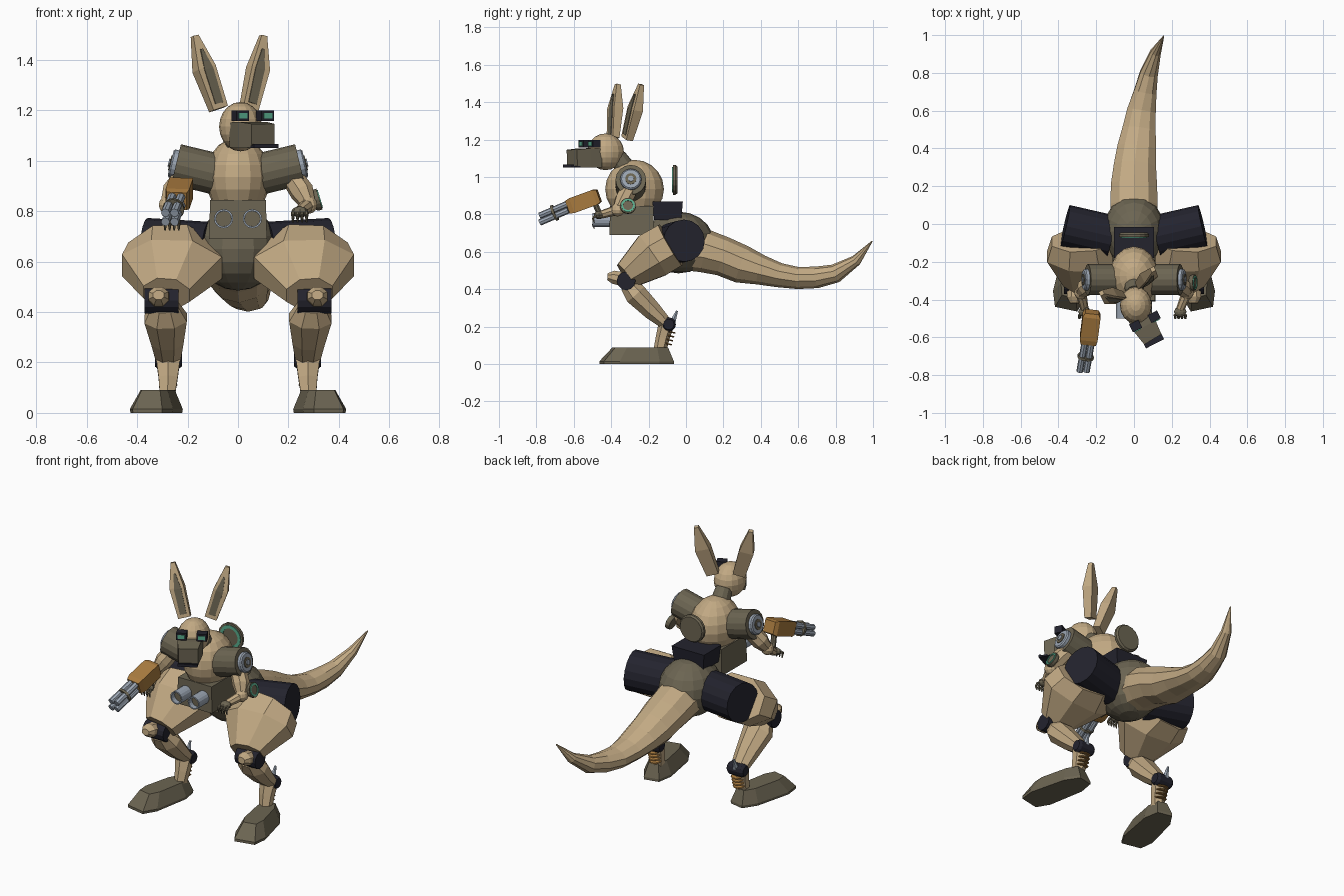
import bpy, bmesh
from math import sin, cos, pi, radians
from mathutils import Vector, Matrix

cube = bpy.data.objects.get("Cube")
if cube:
    bpy.data.objects.remove(cube, do_unlink=True)


def material(name, rgb):
    m = bpy.data.materials.new(name)
    m.use_nodes = True
    m.diffuse_color = (*rgb, 1)
    m.node_tree.nodes["Principled BSDF"].inputs["Base Color"].default_value = (*rgb, 1)
    return m


TAN = material("tan hide", (0.54, 0.40, 0.23))
OLIVE = material("olive armour", (0.15, 0.13, 0.085))
BLACK = material("dark joint", (0.017, 0.017, 0.027))
SILVER = material("silver metal", (0.33, 0.38, 0.45))
ORANGE = material("bronze casing", (0.40, 0.20, 0.05))
GREEN = material("green glow", (0.10, 0.42, 0.27))


def finish(name, mat, bm):
    bmesh.ops.recalc_face_normals(bm, faces=bm.faces)
    me = bpy.data.meshes.new(name)
    bm.to_mesh(me)
    bm.free()
    me.materials.append(mat)
    ob = bpy.data.objects.new(name, me)
    bpy.context.collection.objects.link(ob)
    return ob


def skin(name, mat, loops):
    """Bridge equal rings of points and cap both ends."""
    bm = bmesh.new()
    rings = [[bm.verts.new(p) for p in loop] for loop in loops]
    n = len(rings[0])
    for a, b in zip(rings, rings[1:]):
        for i in range(n):
            bm.faces.new((a[i], a[(i + 1) % n], b[(i + 1) % n], b[i]))
    bm.faces.new(rings[0])
    bm.faces.new(rings[-1])
    return finish(name, mat, bm)


def loft(name, mat, rings, sides=8, side=(1, 0, 0)):
    """Rings are (x, y, z, half width, half height) along a path."""
    pts = [Vector(r[:3]) for r in rings]
    loops = []
    for i, r in enumerate(rings):
        t = (pts[min(i + 1, len(pts) - 1)] - pts[max(i - 1, 0)]).normalized()
        u = Vector(side)
        u = (u - t * u.dot(t)).normalized()
        v = t.cross(u)
        k = 1 / cos(pi / sides)
        angles = [2 * pi * (j + 0.5) / sides for j in range(sides)]
        loops.append([pts[i] + u * r[3] * k * cos(a) + v * r[4] * k * sin(a) for a in angles])
    return skin(name, mat, loops)


def lathe(name, mat, base, axis, profile, sides=16):
    """Profile of (radius, distance) spun about an axis."""
    rot = Vector(axis).to_track_quat('Z', 'Y').to_matrix()
    loops = [[Vector(base) + rot @ Vector((r * cos(2 * pi * j / sides), r * sin(2 * pi * j / sides), h))
              for j in range(sides)] for r, h in profile]
    return skin(name, mat, loops)


def rod(name, mat, a, b, r1, r2=None, sides=12):
    d = Vector(b) - Vector(a)
    return lathe(name, mat, a, d, [(r1, 0), (r1 if r2 is None else r2, d.length)], sides)


def ball(name, mat, centre, radii, seg=16, rows=10):
    bm = bmesh.new()
    bmesh.ops.create_uvsphere(bm, u_segments=seg, v_segments=rows, radius=1,
                              matrix=Matrix.Translation(centre) @ Matrix.Diagonal((*radii, 1)))
    return finish(name, mat, bm)


def box(name, mat, centre, size, yaw=0, top=1):
    bm = bmesh.new()
    bmesh.ops.create_cube(bm, size=1)
    for v in bm.verts:
        if v.co.z > 0:
            v.co.x *= top
            v.co.y *= top
    bm.transform(Matrix.Translation(centre) @ Matrix.Rotation(yaw, 4, 'Z') @ Matrix.Diagonal((*size, 1)))
    return finish(name, mat, bm)


def glow_disc(name, centre, axis, r):
    """Round shield with a glowing ring on its outer face."""
    lathe(name, OLIVE, centre, axis, [(r * 0.9, -0.014), (r, -0.004), (r, 0.01)])
    lathe(name + "_ring", GREEN, centre, axis, [(r * 0.85, 0.006), (r * 0.85, 0.014), (r * 0.62, 0.014), (r * 0.62, 0.006)])


# Torso
ball("chest", TAN, (0, -0.275, 0.935), (0.13, 0.157, 0.157))
ball("pelvis", OLIVE, (0, -0.04, 0.65), (0.165, 0.19, 0.165))
box("waist_block", OLIVE, (0, -0.29, 0.767), (0.23, 0.24, 0.155), top=0.96)
box("back_pack", BLACK, (0, -0.098, 0.82), (0.19, 0.145, 0.1), top=1.12)
glow_disc("back_shield", (0, -0.06, 0.985), (0, -1, 0), 0.08)
for s in (-1, 1):
    lathe("belly_tube", SILVER, (s * 0.057, -0.4, 0.77), (0, -1, 0),
          [(0.038, 0), (0.038, 0.1), (0.031, 0.1), (0.031, 0.02)])
    rod("tube_core", OLIVE, (s * 0.057, -0.41, 0.77), (s * 0.057, -0.47, 0.77), 0.031)

# Tail
loft("tail", TAN, [(0, -0.02, 0.62, 0.12, 0.11), (0, 0.1, 0.605, 0.125, 0.11), (0, 0.2, 0.575, 0.122, 0.1),
                   (0.005, 0.3, 0.533, 0.112, 0.097), (0.015, 0.4, 0.503, 0.103, 0.076),
                   (0.027, 0.5, 0.475, 0.088, 0.062), (0.04, 0.6, 0.46, 0.076, 0.056), (0.06, 0.7, 0.464, 0.06, 0.055),
                   (0.08, 0.8, 0.485, 0.047, 0.048), (0.115, 0.91, 0.555, 0.028, 0.028),
                   (0.157, 0.995, 0.657, 0.003, 0.003)], 10)

# Head, turned towards the left
YAW = radians(27)
HEAD = Vector((0.01, -0.43, 1.135))
TURN = Matrix.Rotation(YAW, 3, 'Z')
across = TURN @ Vector((1, 0, 0))


def on_head(x, y, z):
    return HEAD + TURN @ Vector((x, y, z))


rod("neck", OLIVE, (0, -0.32, 1.04), (0.003, -0.365, 1.11), 0.055, 0.045)
ball("head", TAN, HEAD, (0.085, 0.098, 0.098))
loft("snout", OLIVE, [(*on_head(x, y, z), w, h) for x, y, z, w, h in
                      ((-0.008, -0.05, -0.033, 0.066, 0.05), (-0.008, -0.12, -0.033, 0.064, 0.052),
                       (-0.002, -0.2, -0.036, 0.053, 0.047))], 4, across)
box("lower_jaw", BLACK, on_head(-0.002, -0.14, -0.08), (0.108, 0.17, 0.01), YAW)
box("jaw_lip", BLACK, on_head(-0.002, -0.222, -0.077), (0.108, 0.012, 0.016), YAW)
for s in (-1, 1):
    eye = on_head(s * 0.055 + 0.004, -0.098, 0.043)
    box("eye_housing", BLACK, eye, (0.056, 0.046, 0.042), YAW)
    box("eye_lens", GREEN, eye + TURN @ Vector((0, -0.024, 0)), (0.038, 0.006, 0.022), YAW)

# Ears
for s, base, tip in ((-1, (-0.077, -0.39, 1.205), (-0.172, -0.365, 1.495)),
                     (1, (0.043, -0.315, 1.205), (0.1, -0.24, 1.495))):
    base, tip = Vector(base), Vector(tip)
    bulge = base.lerp(tip, 0.55) + across * s * 0.006
    loft("ear", TAN, [(*base, 0.034, 0.02), (*bulge, 0.04, 0.028), (*tip, 0.012, 0.012)], 4, across)
    front = TURN @ Vector((0, -1, 0))
    loft("ear_inner", OLIVE, [(*(base.lerp(tip, f) + front * d), w, 0.004) for f, d, w in
                              ((0.08, 0.021, 0.018), (0.55, 0.028, 0.02), (0.82, 0.0215, 0.005))], 4, across)

# Arms
for s, wrist in ((-1, Vector((-0.262, -0.45, 0.768))), (1, Vector((0.245, -0.45, 0.8)))):
    axis = Vector((s, 0, 0.24)).normalized()
    start = Vector((s * 0.09, -0.295, 0.948))
    lathe("shoulder_drum", OLIVE, start, axis, [(0.082, 0), (0.082, 0.16)])
    lathe("shoulder_cap", SILVER, start, axis, [(0.057, 0.16), (0.057, 0.176), (0.05, 0.182)])
    lathe("shoulder_hub", OLIVE, start, axis, [(0.03, 0.18), (0.03, 0.186)])
    lathe("shoulder_bolt", SILVER, start, axis, [(0.016, 0.186), (0.016, 0.191)], 8)
    elbow = Vector((s * 0.28, -0.365, 0.825))
    loft("upper_arm", TAN, [(s * 0.21, -0.3, 0.94, 0.04, 0.045), (s * 0.255, -0.335, 0.875, 0.045, 0.045),
                            (*elbow, 0.028, 0.028)])
    ball("elbow", TAN, elbow, (0.036, 0.036, 0.036), 10, 6)
    rod("forearm", TAN, elbow, wrist, 0.028, 0.022, 8)
    ball("palm", OLIVE, wrist + Vector((0, -0.015, -0.003)), (0.034, 0.028, 0.022), 8, 6)
    for i in range(4):
        knuckle = wrist + Vector(((i - 1.5) * 0.018, -0.03, -0.005))
        joint = knuckle + Vector((0, -0.018, -0.014))
        rod("finger", OLIVE, knuckle, joint, 0.008, 0.007, 6)
        rod("claw", OLIVE, joint, joint + Vector((0, 0.008, -0.026)), 0.007, 0.003, 6)
glow_disc("wrist_shield", (0.313, -0.31, 0.845), (1, 0, 0.3), 0.043)

# Rotary gun on the right arm
back, mid, muzzle = Vector((-0.222, -0.465, 0.9)), Vector((-0.243, -0.63, 0.84)), Vector((-0.27, -0.782, 0.775))
loft("gun_body", ORANGE, [(*back, 0.036, 0.034), (*back.lerp(mid, 0.12), 0.047, 0.042),
                          (*back.lerp(mid, 0.85), 0.047, 0.042), (*mid, 0.04, 0.036)], 4)
rod("gun_mount", OLIVE, (-0.255, -0.45, 0.775), (-0.235, -0.5, 0.89), 0.016, sides=8)
for dx in (-1, 1):
    for dz in (-1, 1):
        off = Vector((dx * 0.018, 0, dz * 0.018))
        rod("gun_barrel", SILVER, mid + off, muzzle + off, 0.0175, sides=8)
rod("barrel_band", OLIVE, mid.lerp(muzzle, 0.44), mid.lerp(muzzle, 0.52), 0.044)

# Legs
for s in (-1, 1):
    rod("hip_drum", BLACK, (s * 0.12, -0.066, 0.645), (s * 0.365, -0.01, 0.66), 0.113, sides=16)
    loft("thigh", TAN, [(s * 0.27, -0.082, 0.637, 0.165, 0.125), (s * 0.262, -0.18, 0.58, 0.198, 0.127),
                        (s * 0.283, -0.32, 0.472, 0.092, 0.075)])
    rod("knee_joint", BLACK, (s * 0.235, -0.32, 0.445), (s * 0.37, -0.32, 0.445), 0.05)
    loft("knee_cap", TAN, [(s * 0.315, -0.32, 0.45, 0.042, 0.038), (s * 0.315, -0.39, 0.465, 0.04, 0.035),
                           (s * 0.315, -0.42, 0.467, 0.022, 0.018)])
    loft("shin", TAN, [(s * 0.29, -0.31, 0.425, 0.055, 0.045), (s * 0.287, -0.27, 0.375, 0.084, 0.06),
                       (s * 0.28, -0.18, 0.285, 0.064, 0.05), (s * 0.277, -0.11, 0.22, 0.05, 0.034)])
    lathe("ankle_joint", BLACK, (s * 0.222, -0.092, 0.212), (s, 0, 0),
          [(0.028, 0), (0.038, 0.015), (0.038, 0.093), (0.028, 0.108)], 12)
    rod("heel_spike", SILVER, (s * 0.28, -0.075, 0.215), (s * 0.28, -0.048, 0.285), 0.02, 0.006, 6)
    loft("lower_shank", TAN, [(s * 0.277, -0.105, 0.215, 0.048, 0.036), (s * 0.277, -0.125, 0.14, 0.038, 0.032),
                              (s * 0.28, -0.14, 0.07, 0.03, 0.03)], 6)
    for i in range(4):
        lathe("spring_coil", ORANGE, (s * 0.275, -0.09 - i * 0.006, 0.17 - i * 0.021), (0, 0.25, 1),
              [(0.032, 0), (0.036, 0.004), (0.032, 0.008)], 10)

    # Long octagonal foot, splayed outwards
    turn = Matrix.Rotation(s * radians(12), 3, 'Z')
    half = [(0.045, 0.195), (0.08, 0.11), (0.088, -0.11), (0.06, -0.19)]
    outline = half + [(-x, y) for x, y in reversed(half)]
    middle = Vector((s * 0.32, -0.265, 0))
    skin("foot", OLIVE, [[middle + turn @ Vector((x * k, y * m + dy, z)) for x, y in outline]
                         for k, m, z, dy in ((0.97, 1, 0, 0), (1, 1, 0.015, 0), (0.62, 0.75, 0.09, 0.02))])
